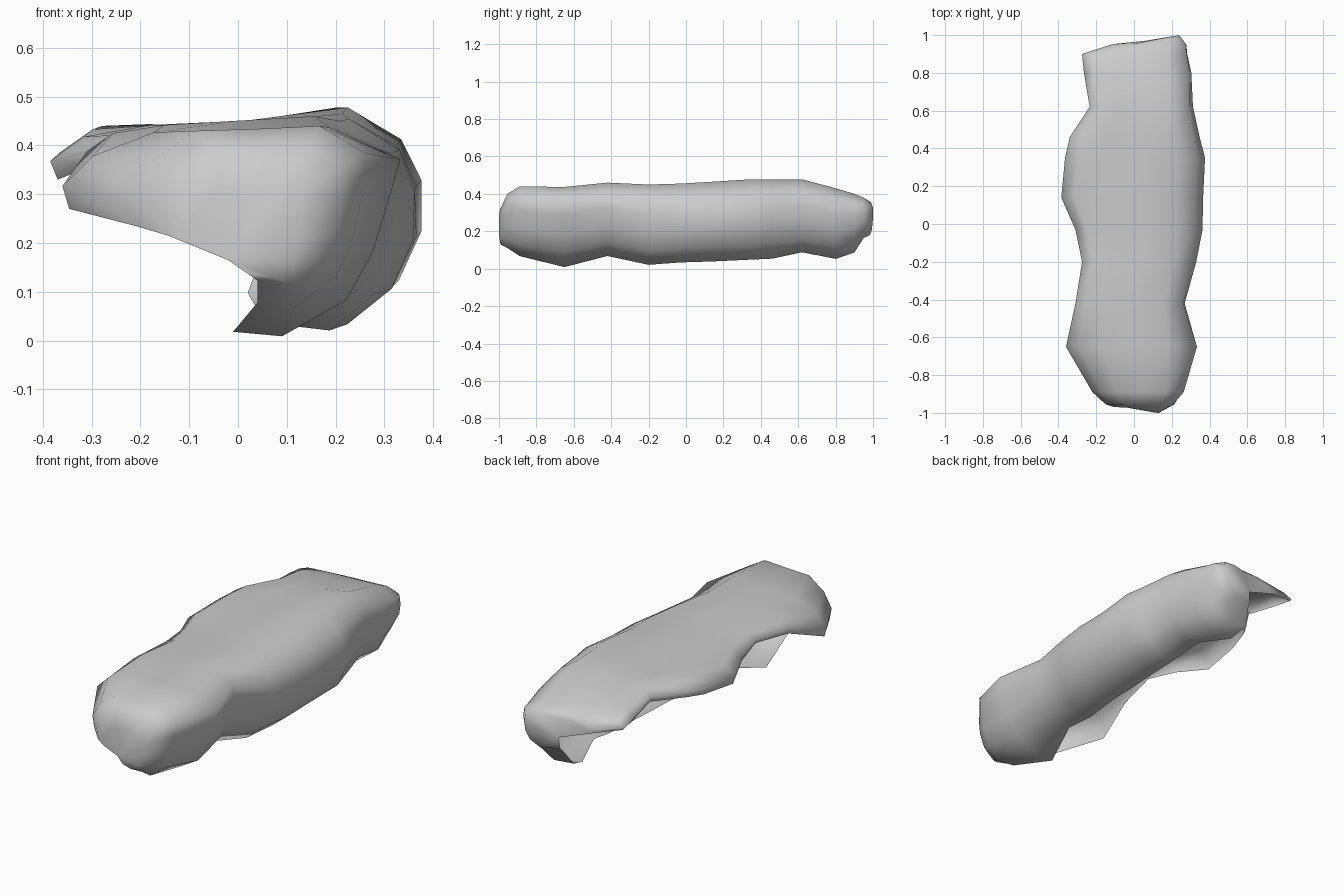
import bpy, bmesh

# Stations along the shell:
# y, left rim x, left rim z, right x, top z, lower rim x, lowest z, slant of the right side
STATIONS = [
    (-0.955, -0.15, 0.215, 0.22, 0.40, 0.04, 0.105, 0.5),
    (-0.89, -0.22, 0.235, 0.27, 0.44, 0.04, 0.06, 0.8),
    (-0.65, -0.36, 0.27, 0.333, 0.437, -0.01, 0.0, 1.0),
    (-0.42, -0.31, 0.36, 0.28, 0.46, 0.07, 0.06, 0.5),
    (-0.20, -0.275, 0.385, 0.34, 0.45, 0.11, 0.012, 0.4),
    (-0.03, -0.31, 0.36, 0.37, 0.455, 0.12, 0.025, 0.2),
    (0.14, -0.385, 0.33, 0.372, 0.465, 0.12, 0.03, 0.1),
    (0.35, -0.365, 0.35, 0.382, 0.478, 0.12, 0.04, 0.1),
    (0.46, -0.34, 0.37, 0.355, 0.478, 0.12, 0.045, 0.2),
    (0.62, -0.235, 0.38, 0.32, 0.478, 0.10, 0.08, 0.3),
    (0.80, -0.265, 0.36, 0.315, 0.43, 0.04, 0.045, 0.5),
    (0.90, -0.275, 0.35, 0.295, 0.40, 0.02, 0.08, 0.6),
    (0.95, -0.12, 0.31, 0.285, 0.38, 0.05, 0.16, 0.5),
]


def section(y, xl, zl, xr, zt, xb, zb, s):
    """Open cross-section: left rim, over the top, down the right, to the lower rim."""
    w, h, lip = xr - xl, zt - zb, zt - zl
    pts = [
        (xl + 0.02 * w, zl),
        (xl, zl + 0.28 * lip),
        (xl + 0.09 * w, zl + 0.65 * lip),
        (xl + 0.27 * w, min(zt - 0.01, 0.442)),
        (xl + 0.53 * w, min(zt - 0.006, 0.451)),
        (xr - 0.21 * w, zt),
        (xr - 0.07 * w * (1 - s), zt - 0.15 * h),
        (xr - (0.005 + 0.03 * s) * w, zb + 0.66 * h),
        (xr - 0.08 * s * w, zb + 0.42 * h),
        (xr - (0.06 + 0.10 * s) * w, zb + 0.19 * h),
        (xr - (0.18 + 0.17 * s) * w, zb + 0.02 * h),
        (xb, zb + 0.018),
    ]
    return [(x, y, z) for x, z in pts]


def end_ring(ring, cx, cz, y0, y1, x0, x1, f):
    """Ring shrunk towards the open side; y runs from y0 to y1 as x goes from x0 to x1."""
    out = []
    for x, _, z in ring:
        x, z = cx + (x - cx) * f, cz + (z - cz) * f
        t = min(1, max(0, (x - x0) / (x1 - x0)))
        out.append((x, y0 + (y1 - y0) * t, z))
    return out


rings = [section(*s) for s in STATIONS]
front_c, back_c = (-0.02, 0.165), (0.06, 0.25)
rings.insert(0, end_ring(rings[0], *front_c, -0.97, -1.0, -0.05, 0.12, 0.65))
rings.append(end_ring(rings[-1], *back_c, 0.955, 1.0, 0.0, 0.24, 0.82))

# Loft the shell skin
bm = bmesh.new()
grid = [[bm.verts.new(p) for p in r] for r in rings]
for a, b in zip(grid, grid[1:]):
    for j in range(len(a) - 1):
        bm.faces.new((a[j], a[j + 1], b[j + 1], b[j]))

# Close the two ends as fans, leaving the lower left side open
for ring, (cx, cz), y, flip in ((grid[0], front_c, -0.97, False),
                                (grid[-1], back_c, 0.97, True)):
    c = bm.verts.new((cx, y, cz))
    for p, q in zip(ring, ring[1:]):
        bm.faces.new((c, p, q) if flip else (c, q, p))

mesh = bpy.data.meshes.new("shell")
bm.to_mesh(mesh)
bm.free()
for p in mesh.polygons:
    p.use_smooth = True
shell = bpy.data.objects.new("shell", mesh)
bpy.context.collection.objects.link(shell)
